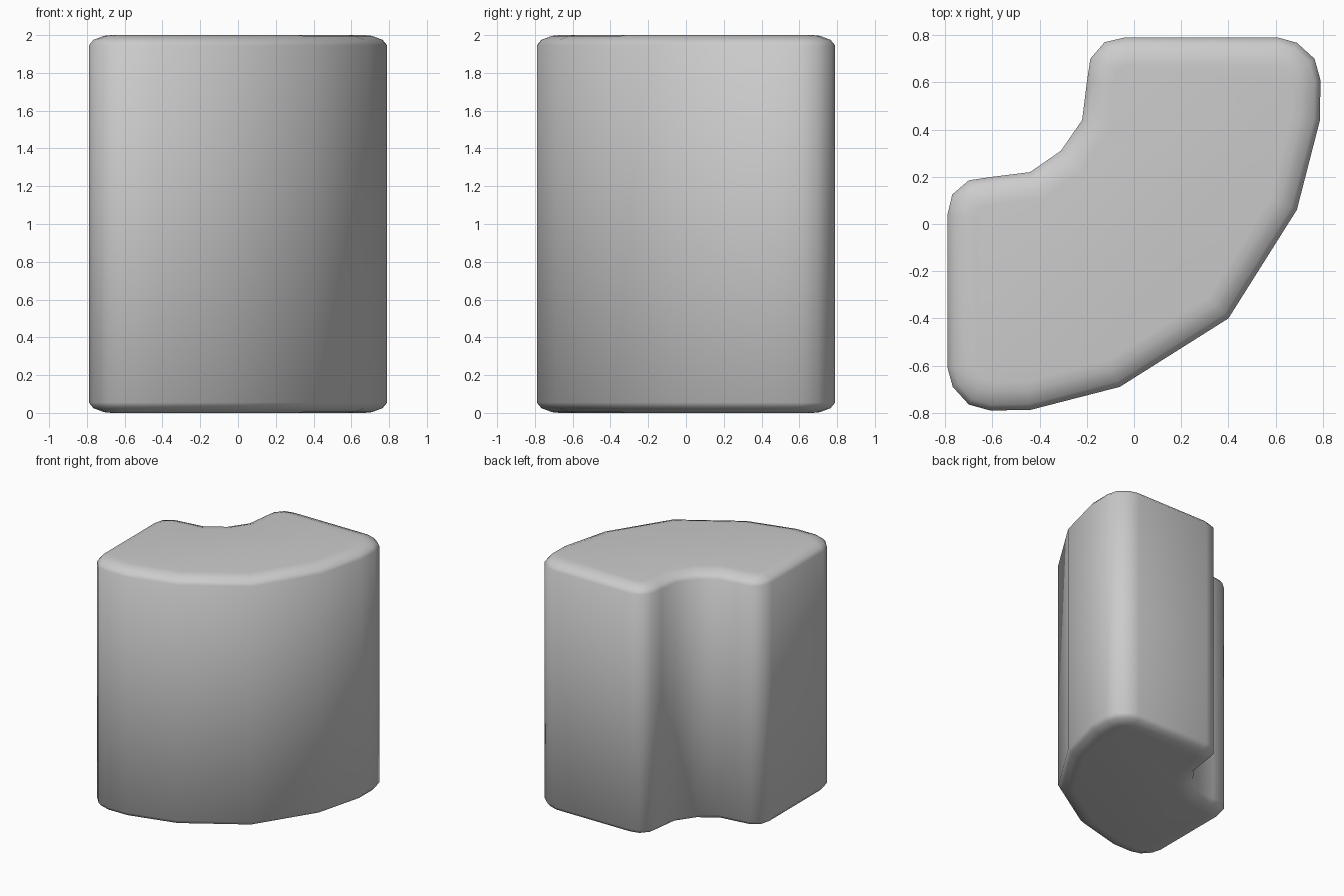
import bpy
import bmesh
from mathutils import Vector

if "Cube" in bpy.data.objects:
    bpy.data.objects.remove(bpy.data.objects["Cube"])

# Half of the curved footprint; the rest is its mirror across the diagonal y = -x
half = [(-.31, .31), (-.22, .44), (-.20, .60), (-.185, .70), (-.125, .77), (-.04, .79),
        (.61, .79), (.69, .768), (.765, .70), (.79, .61), (.788, .44), (.69, .06), (.40, -.40)]
outline = half + [(-y, -x) for x, y in reversed(half[1:-1])]
outline = [Vector(p) for p in reversed(outline)]  # counter-clockwise
n = len(outline)


def inset(d):
    """Footprint moved inwards by d with mitred corners."""
    pts = []
    for i, p in enumerate(outline):
        a = (p - outline[i - 1]).normalized()
        b = (outline[(i + 1) % n] - p).normalized()
        na, nb = Vector((-a.y, a.x)), Vector((-b.y, b.x))
        pts.append(p + (na + nb) * d / (1 + na.dot(nb)))
    return pts


# Rounded rim profile: (inset, distance from the end face)
rim = [(.12, 0), (.08, .004), (.025, .025), (0, .055)]
levels = rim + [(d, 2 - z) for d, z in reversed(rim)]

# Stack the rings and close both ends
bm = bmesh.new()
rings = [[bm.verts.new((p.x, p.y, z)) for p in inset(d)] for d, z in levels]
for lo, hi in zip(rings, rings[1:]):
    for i in range(n):
        j = (i + 1) % n
        bm.faces.new((lo[i], lo[j], hi[j], hi[i]))
bm.faces.new(rings[0][::-1])
bm.faces.new(rings[-1])
bmesh.ops.recalc_face_normals(bm, faces=bm.faces)
for f in bm.faces:
    f.smooth = True

mesh = bpy.data.meshes.new("curved_block")
bm.to_mesh(mesh)
bm.free()
block = bpy.data.objects.new("curved_block", mesh)
bpy.context.collection.objects.link(block)
